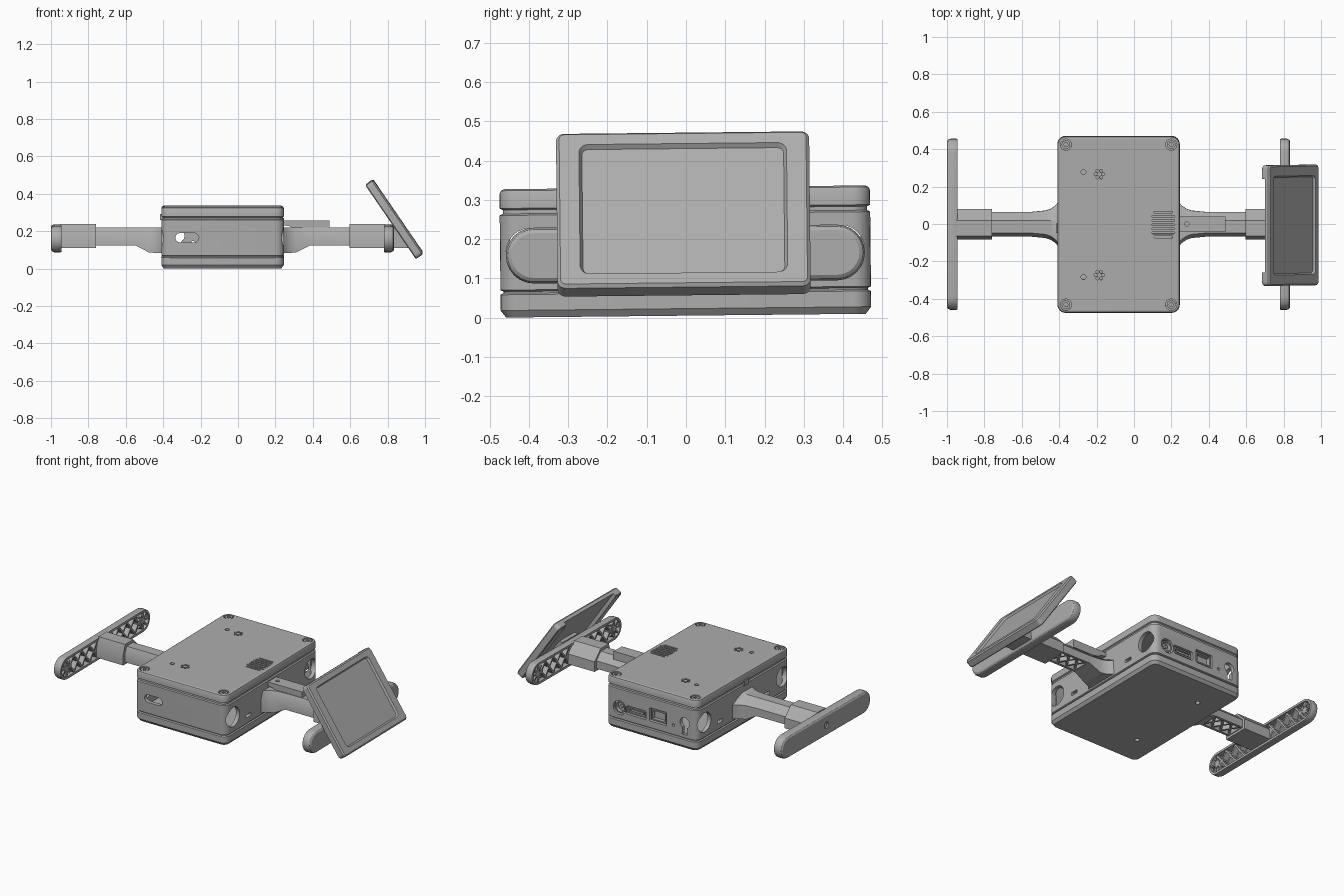
import bpy
import bmesh
from math import cos, sin, pi, radians
from mathutils import Matrix, Vector

default_cube = bpy.data.objects.get("Cube")
if default_cube:
    bpy.data.objects.remove(default_cube, do_unlink=True)

grey = bpy.data.materials.new("plain grey")
grey.use_nodes = True
grey.diffuse_color = (.42, .42, .42, 1)
grey.node_tree.nodes["Principled BSDF"].inputs["Base Color"].default_value = grey.diffuse_color

# The whole device leans very slightly about the x axis
LEAN = Matrix.Translation((0, 0, .005)) @ Matrix.Rotation(radians(.6), 4, 'X')


def outline(rect, inset=0, steps=6):
    """Rounded rectangle (centre, size, radius) shrunk by an inset."""
    cx, cy, width, height, radius = rect
    width, height, radius = width - 2 * inset, height - 2 * inset, max(radius - inset, .001)
    points = []
    for corner, (sx, sy) in enumerate([(1, 1), (-1, 1), (-1, -1), (1, -1)]):
        for step in range(steps + 1):
            angle = (corner + step / steps) * pi / 2
            point = Vector((cx + sx * (width / 2 - radius) + radius * cos(angle),
                            cy + sy * (height / 2 - radius) + radius * sin(angle)))
            if not points or min((point - points[-1]).length, (point - points[0]).length) > .00001:
                points.append(point)
    return points


def lift(axis, point, t):
    p, q = point
    return {'x': (t, p, q), 'y': (p, t, q), 'z': (p, q, t)}[axis]


def loft(bm, rings):
    rows = [[bm.verts.new(co) for co in ring] for ring in rings]
    count = len(rows[0])
    for low, high in zip(rows, rows[1:]):
        for i in range(count):
            j = (i + 1) % count
            bm.faces.new((low[i], low[j], high[j], high[i]))
    bm.faces.new(rows[0][::-1])
    bm.faces.new(rows[-1])


def slab(bm, axis, rect, levels):
    loft(bm, [[lift(axis, p, t) for p in outline(rect, inset)] for t, inset in levels])


def prism(bm, axis, points, low, high):
    loft(bm, [[lift(axis, p, t) for p in points] for t in (low, high)])


def disc(bm, axis, cx, cy, radius, low, high):
    slab(bm, axis, (cx, cy, 2 * radius, 2 * radius, radius), [(low, 0), (high, 0)])


def bar(bm, axis, start, end, width, low, high):
    start, end = Vector(start), Vector(end)
    side = (end - start).orthogonal().normalized() * width / 2
    prism(bm, axis, [start - side, end - side, end + side, start + side], low, high)


def to_object(name, bm):
    bmesh.ops.recalc_face_normals(bm, faces=bm.faces)
    mesh = bpy.data.meshes.new(name)
    bm.to_mesh(mesh)
    bm.free()
    obj = bpy.data.objects.new(name, mesh)
    bpy.context.scene.collection.objects.link(obj)
    return obj


def make(name, bm, cutter=None, place=Matrix()):
    """Turn a bmesh into a finished part, minus an optional cutter."""
    obj = to_object(name, bm)
    if cutter:
        helper = to_object(name + "_cutter", cutter)
        helper.hide_render = True
        boolean = obj.modifiers.new("cut", 'BOOLEAN')
        boolean.operation, boolean.solver, boolean.object = 'DIFFERENCE', 'EXACT', helper
        graph = bpy.context.evaluated_depsgraph_get()
        mesh = bpy.data.meshes.new_from_object(obj.evaluated_get(graph))
        obj.modifiers.clear()
        obj.data = mesh
        bpy.data.objects.remove(helper, do_unlink=True)
    mesh = obj.data
    mesh.transform(LEAN @ place)
    mesh.materials.clear()
    mesh.materials.append(grey)
    mesh.shade_smooth()
    mesh.set_sharp_from_angle(angle=radians(30))
    return obj


RIGHT, LEFT, BACK = -.41, .245, .472
MID = (RIGHT + LEFT) / 2
BODY = (MID, 0, LEFT - RIGHT, 2 * BACK, .045)

# Bottom cover
bm, cutter = bmesh.new(), bmesh.new()
slab(bm, 'z', BODY, [(0, .014), (.018, 0), (.058, 0), (.062, .008), (.067, .008)])
for side in (-1, 1):
    disc(cutter, 'z', -.25, side * .27, .014, -.01, .08)
make("bottom_cover", bm, cutter)

# Hollow middle case with port openings
bm, cutter = bmesh.new(), bmesh.new()
slab(bm, 'z', BODY, [(.066, .008), (.07, 0), (.26, 0), (.264, .008), (.272, .008)])
slab(cutter, 'z', BODY, [(.05, .025), (.3, .025)])
make_hollow = cutter
cutter = bmesh.new()
for face in (RIGHT, LEFT):
    for side in (-1, 1):
        disc(cutter, 'x', side * .395, .165, .062, face - .04, face + .04)
        slab(cutter, 'x', (side * .24, .115, .05, .02, .005), [(face - .04, 0), (face + .04, 0)])
slab(cutter, 'y', (-.272, .165, .125, .05, .025), [(-BACK - .02, 0), (-BACK + .05, 0)])
PORTS = [(.145, .14, .09, .09, .045), (.025, .14, .14, .055, .012), (-.13, .155, .12, .085, .006)]
for port in PORTS:
    slab(cutter, 'y', port, [(BACK - .05, 0), (BACK + .02, 0)])
disc(cutter, 'y', -.24, .13, .009, BACK - .05, BACK + .02)
# keyhole: round head with a tail
keyhole = [(-.32 + .034 * cos(a), .165 + .034 * sin(a)) for a in
           [radians(-60 + 300 * i / 16) for i in range(17)]]
prism(cutter, 'y', keyhole + [(-.337, .09), (-.303, .09)], BACK - .05, BACK + .02)
shell = to_object("shell_source", bm)
hollow = to_object("hollow_cutter", make_hollow)
hollow.hide_render = True
boolean = shell.modifiers.new("hollow", 'BOOLEAN')
boolean.operation, boolean.solver, boolean.object = 'DIFFERENCE', 'EXACT', hollow
bm = bmesh.new()
bm.from_object(shell, bpy.context.evaluated_depsgraph_get())
for helper in (shell, hollow):
    bpy.data.objects.remove(helper, do_unlink=True)
make("middle_case", bm, cutter)

# Sockets seated inside the port openings
bm, cutter = bmesh.new(), bmesh.new()
for port in PORTS:
    slab(bm, 'y', port, [(BACK - .06, .008), (BACK - .006, .008)])
    slab(cutter, 'y', port, [(BACK - .03, .016), (BACK + .01, .016)])
make("port_sockets", bm, cutter)
bm = bmesh.new()
disc(bm, 'y', .145, .14, .01, BACK - .05, BACK - .01)
slab(bm, 'y', (.025, .14, .09, .012, .002), [(BACK - .05, 0), (BACK - .01, 0)])
make("port_pins", bm)

# Top cover with screw wells, microphone holes and speaker slots
bm, cutter, screws, sockets = (bmesh.new() for _ in range(4))
TOP = .327
slab(bm, 'z', BODY, [(.27, .008), (.274, .008), (.278, 0), (.315, 0), (.323, .004), (TOP, .012)])
for x in (RIGHT + .046, LEFT - .046):
    for y in (-.428, .428):
        disc(cutter, 'z', x, y, .03, TOP - .014, TOP + .02)
        disc(screws, 'z', x, y, .023, TOP - .02, TOP - .003)
        hexagon = [(x + .012 * cos(i * pi / 3), y + .012 * sin(i * pi / 3)) for i in range(6)]
        prism(sockets, 'z', hexagon, TOP - .012, TOP + .02)
for side in (-1, 1):
    disc(cutter, 'z', -.27, side * .28, .013, TOP - .03, TOP + .02)
    for i in range(6):
        disc(cutter, 'z', -.185 + .02 * cos(i * pi / 3), side * .27 + .02 * sin(i * pi / 3),
             .008, TOP - .03, TOP + .02)
for row in range(-3, 4):
    length = .1 if abs(row) == 3 else .122
    slab(cutter, 'z', (.157, row * .022, length, .01, .005), [(TOP - .03, 0), (TOP + .02, 0)])
make("top_cover", bm, cutter)
make("cover_screws", screws, sockets)

bm = bmesh.new()
slab(bm, 'z', (RIGHT, -.02, .014, .05, .002), [(.255, 0), (.288, 0)])
make("cover_latch", bm)


def section(x, half, bottom, top):
    return [(x, y, z) for y, z in [(-half, bottom), (half, bottom), (half, .17),
                                   (.02, top), (.02 - half, top), (-half, .17)]]


# Arms and feet on both sides
for label, face, side in (("right", RIGHT, -1), ("left", LEFT, 1)):
    def out(u):
        return face + side * u

    bm, cutter = bmesh.new(), bmesh.new()
    loft(bm, [section(out(u), half, bottom, .215) for u, half, bottom in
              [(-.01, .125, .08), (.01, .1, .08), (.035, .083, .08), (.065, .073, .082),
               (.14, .066, .12), (.37, .065, .12)]])
    slab(cutter, 'z', (out(.25), 0, .19, .1, .005), [(.1, 0), (.165, 0)])
    make(label + "_arm", bm, cutter)

    # zigzag ribs under the arm
    bm = bmesh.new()
    for i in range(3):
        a, b = out(.155 + i * .063), out(.155 + (i + 1) * .063)
        bar(bm, 'z', (a, -.05), (b, .05), .012, .125, .17)
        bar(bm, 'z', (a, .05), (b, -.05), .012, .126, .17)
    make(label + "_arm_ribs", bm)

    bm = bmesh.new()
    loft(bm, [section(out(u), .082, .105, .233) for u in (.35, .54)])
    make(label + "_sleeve", bm)

    # foot plate, hollow on the side facing the body
    foot = (0, .157, .915, .142, .071)
    bm, cutter = bmesh.new(), bmesh.new()
    slab(bm, 'x', foot, [(out(u), inset) for u, inset in
                         [(.535, .002), (.54, 0), (.572, 0), (.584, .005), (.59, .014)]])
    slab(cutter, 'x', foot, [(out(.5), .016), (out(.575), .016)])
    if side < 0:
        disc(cutter, 'x', 0, .157, .02, out(.58), out(.62))
    make(label + "_foot", bm, cutter)

    bm = bmesh.new()
    near, far = out(.54), out(.58)
    for end in (-1, 1):
        for i in range(4):
            a, b = end * (.07 + i * .08), end * (.15 + i * .08)
            bar(bm, 'x', (a, .105), (b, .209), .011, near, far)
            bar(bm, 'x', (a, .209), (b, .105), .011, near, far)
        disc(bm, 'x', end * .39, .157, .02, near, far)
        for i in range(8):
            tip = (end * .39 + .054 * cos(i * pi / 4), .157 + .054 * sin(i * pi / 4))
            bar(bm, 'x', (end * .39, .157), tip, .009, near, far)
    make(label + "_foot_ribs", bm)

# Cable clip on top of the left arm
bm, cutter = bmesh.new(), bmesh.new()
prism(bm, 'y', [(.24, .228), (.275, .222), (.305, .208), (.34, .2), (.488, .2), (.488, .252),
                (.24, .252)], -.041, .043)
disc(cutter, 'z', .282, .003, .012, .235, .28)
make("arm_clip", bm, cutter)

# Tilted screen housing, with a hollow back open at the top
tilt = Matrix(((.565, 0, .825, .8575), (0, 1, 0, -.004), (-.825, 0, .565, .274), (0, 0, 0, 1)))
bm, cutter = bmesh.new(), bmesh.new()
slab(bm, 'z', (0, 0, .477, .645, .022), [(-.05, .006), (-.045, 0), (-.008, 0), (0, .008)])
slab(cutter, 'z', (0, 0, .4, .53, .025), [(-.012, .008), (.004, -.002)])
slab(cutter, 'z', (-.04, 0, .45, .5, .01), [(-.07, 0), (-.027, 0)])
make("screen_housing", bm, cutter, tilt)

# Bracket joining the left foot to the screen
bm = bmesh.new()
prism(bm, 'y', [(.825, .105), (.94, .105), (.852, .232), (.825, .232)], -.08, .08)
make("screen_bracket", bm)
